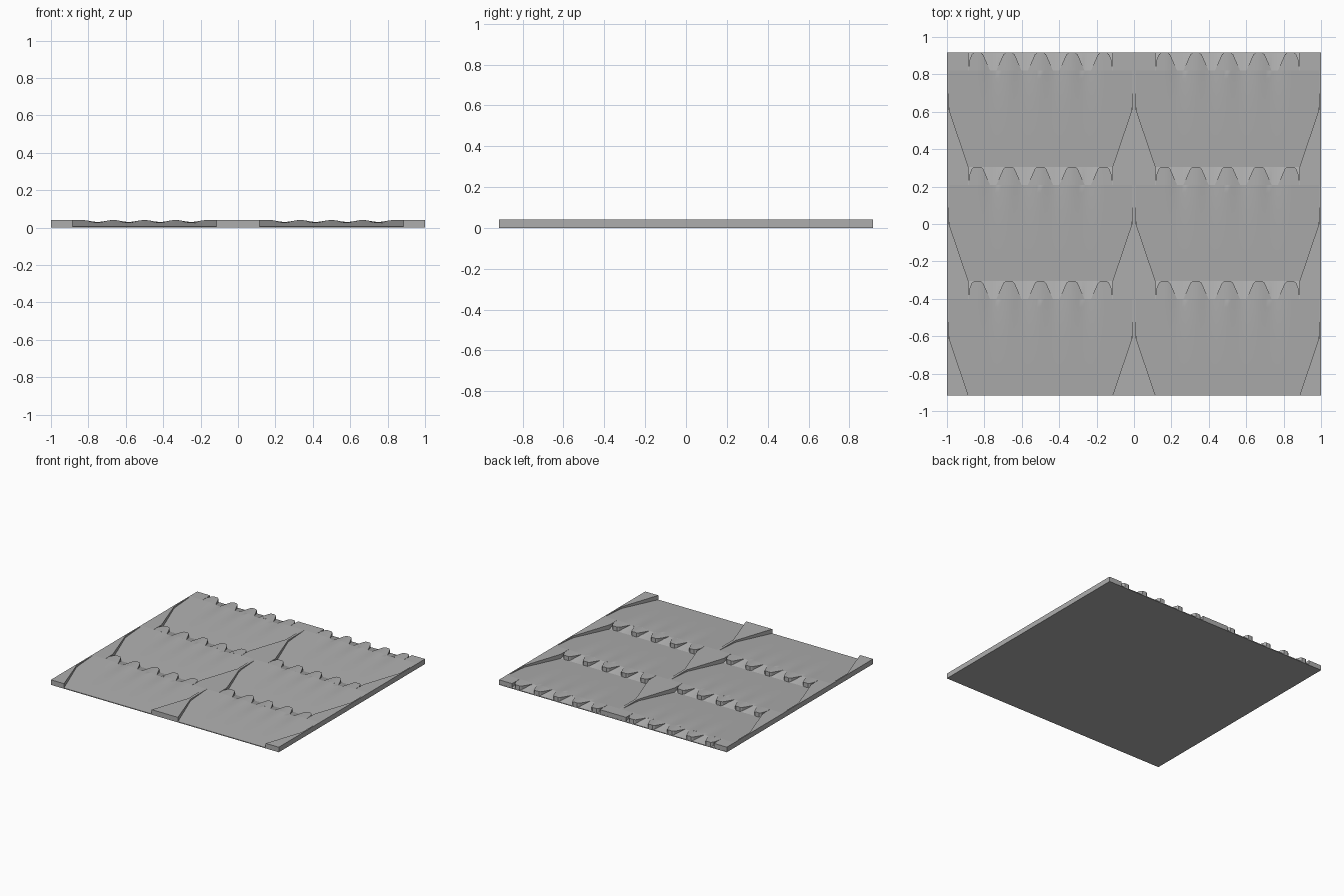
import bpy, bmesh, math

if "Cube" in bpy.data.objects:
    bpy.data.objects.remove(bpy.data.objects["Cube"])

ROW, HALF_Y = 0.611, 0.917
BASE, TOP = 0.006, 0.04
RAMP_Y = 0.515          # where the toothed edge begins within a row
NARROW, WIDE = 0.385, 0.49

grey = bpy.data.materials.new("stone_grey")
grey.diffuse_color = (0.42, 0.42, 0.42, 1)
grey.use_nodes = True
grey.node_tree.nodes["Principled BSDF"].inputs["Base Color"].default_value = grey.diffuse_color


def finish(name, bm, smooth=False):
    bmesh.ops.remove_doubles(bm, verts=bm.verts, dist=1e-5)
    me = bpy.data.meshes.new(name)
    bm.to_mesh(me)
    bm.free()
    me.materials.append(grey)
    ob = bpy.data.objects.new(name, me)
    bpy.context.collection.objects.link(ob)
    if smooth:
        bpy.ops.object.select_all(action='DESELECT')
        ob.select_set(True)
        bpy.context.view_layer.objects.active = ob
        bpy.ops.object.shade_smooth_by_angle(angle=math.radians(12))
    return ob


def prism(bm, pts, z0, z1):
    """Upright prism from a counter-clockwise outline."""
    face = bm.faces.new([bm.verts.new((x, y, z1)) for x, y in pts])
    low = [bm.verts.new((x, y, z0)) for x, y in pts]
    high = list(face.verts)
    n = len(pts)
    for i in range(n):
        j = (i + 1) % n
        bm.faces.new((low[i], low[j], high[j], high[i]))
    bm.faces.new(low[::-1])


def sheet(bm, rows):
    """Upward-facing grid; rows run front to back."""
    grid = [[bm.verts.new(p) for p in r] for r in rows]
    for a, b in zip(grid, grid[1:]):
        for i in range(len(a) - 1):
            bm.faces.new((a[i], a[i + 1], b[i + 1], b[i]))
    return grid


def height(x, v):
    """Rising tile surface, fluted between the teeth towards its back."""
    t = min(v / RAMP_Y, 1)
    flute = 0.5 - 0.5 * math.cos(2 * math.pi * x / (1 / 6)) if abs(x) < 1 / 3 else 0
    return BASE + (TOP - BASE) * t - 0.010 * flute * t ** 3


def row_points(half, v, cx, y0, n=48):
    xs = [-half + 2 * half * i / n for i in range(n + 1)]
    return [(cx + x, y0 + v, height(x, v)) for x in xs]


# Base plate
bm = bmesh.new()
prism(bm, [(-1, -HALF_Y), (1, -HALF_Y), (1, HALF_Y), (-1, HALF_Y)], 0, BASE)
finish("base_plate", bm)

# Raised side borders with their tapered wedges
border = bmesh.new()
for k in range(3):
    y0 = -HALF_Y + k * ROW
    edge = [(0.115, 0), (0.01, 0.31), (0.01, RAMP_Y), (0.115, RAMP_Y), (0.115, ROW)]
    right = [(x, y0 + v) for x, v in edge]
    left = [(-x, y) for x, y in right]
    prism(border, left + right[::-1], BASE, TOP)
    border.faces.ensure_lookup_table()
    prism(border, [(-1, y0)] + [(-1 + x, y) for x, y in right] + [(-1, y0 + ROW)], BASE, TOP)
    prism(border, [(1, y0 + ROW)] + [(1 + x, y) for x, y in left[::-1]] + [(1, y0)], BASE, TOP)
bmesh.ops.recalc_face_normals(border, faces=border.faces)
finish("raised_borders", border)

for k in range(3):
    for side, cx in (("left", -0.5), ("right", 0.5)):
        y0 = -HALF_Y + k * ROW
        # Sloping tile, widening from its front end
        bm = bmesh.new()
        rows = []
        for i in range(13):
            v = RAMP_Y * i / 12
            half = min(WIDE, NARROW + (WIDE - NARROW) * v / 0.31)
            rows.append(row_points(half, v, cx, y0))
        sheet(bm, rows)
        # Ramp falling between the teeth to the next tile
        crest = row_points(NARROW, RAMP_Y, cx, y0)
        sheet(bm, [crest, [(x, y0 + ROW, BASE) for x, y, z in crest]])
        finish(f"tile_{side}_{k + 1}", bm, True)

        # Five tapering teeth along the back
        bm = bmesh.new()
        for j in range(-2, 3):
            mid = j * 0.1685
            rows = []
            for t, hw in ((0, 0.067), (0.5, 0.047), (0.9, 0.03), (1, 0.018)):
                v = RAMP_Y + (ROW - RAMP_Y) * t
                xs = [max(-0.383, min(0.383, mid + hw * (i / 4 - 1))) for i in range(9)]
                rows.append([(cx + x, y0 + v, height(x, v)) for x in xs])
            g = sheet(bm, rows)
            rim = [r[0] for r in g] + g[-1][1:-1] + [r[-1] for r in g[::-1]]
            low = [bm.verts.new((p.co.x, p.co.y, BASE)) for p in rim]
            for i in range(len(rim) - 1):
                bm.faces.new((rim[i], rim[i + 1], low[i + 1], low[i]))
        finish(f"teeth_{side}_{k + 1}", bm, True)
